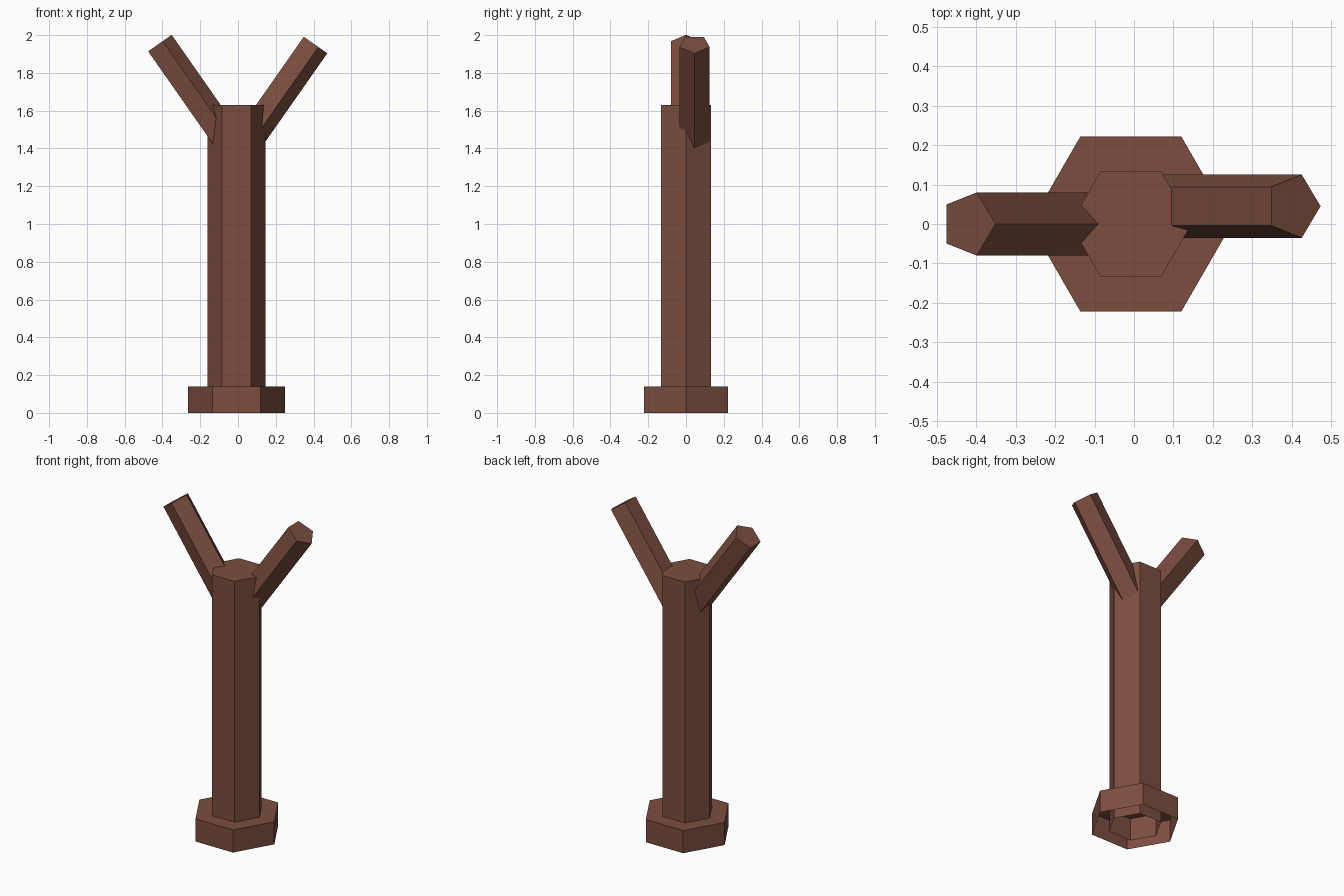
import bpy, bmesh, math
from mathutils import Matrix, Vector

cube = bpy.data.objects.get("Cube")
if cube:
    bpy.data.objects.remove(cube, do_unlink=True)

bark = bpy.data.materials.new("brown_bark")
bark.use_nodes = True
BROWN = (0.2, 0.075, 0.05, 1)
bark.diffuse_color = BROWN
bark.node_tree.nodes["Principled BSDF"].inputs["Base Color"].default_value = BROWN


def open_prism(name, sides, radius, length, location, tilt=0):
    """Prism with a capped top and open bottom; one corner points along +x."""
    bm = bmesh.new()
    rings = []
    for z in (0, length):
        rings.append([bm.verts.new((radius * math.cos(math.tau * i / sides),
                                    radius * math.sin(math.tau * i / sides), z))
                      for i in range(sides)])
    low, high = rings
    for i in range(sides):
        j = (i + 1) % sides
        bm.faces.new((low[i], low[j], high[j], high[i]))
    bm.faces.new(high)
    bm.transform(Matrix.Rotation(tilt, 4, 'Y'))
    mesh = bpy.data.meshes.new(name)
    bm.to_mesh(mesh)
    bm.free()
    mesh.materials.append(bark)
    obj = bpy.data.objects.new(name, mesh)
    obj.location = location
    bpy.context.collection.objects.link(obj)
    return obj


# Base collar and trunk
CENTRE_X = -0.008
open_prism("base_collar", 6, 0.256, 0.14, (CENTRE_X, 0, 0))
open_prism("trunk", 6, 0.154, 1.63, (CENTRE_X, 0, 0))

# Two five-sided branches, placed by the centre of their tips
LENGTH = 0.66
for name, tip, degrees in (("right_branch", (-0.42, 0, 1.953), -35),
                           ("left_branch", (0.404, 0.045, 1.952), 35)):
    tilt = math.radians(degrees)
    axis = Vector((math.sin(tilt), 0, math.cos(tilt)))
    open_prism(name, 5, 0.084, LENGTH, Vector(tip) - axis * LENGTH, tilt)
